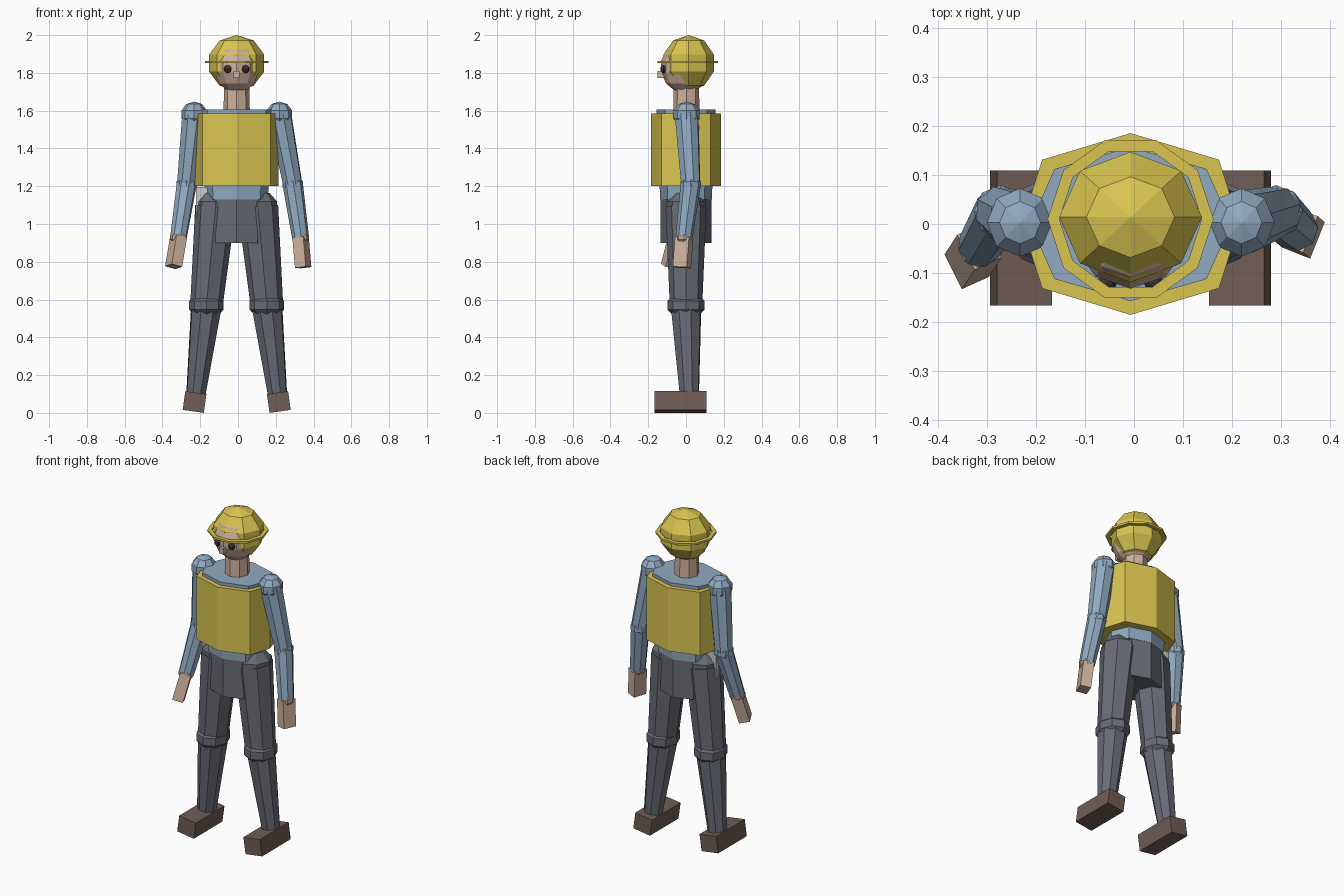
import bpy, bmesh, math
from mathutils import Vector, Matrix

if "Cube" in bpy.data.objects:
    bpy.data.objects.remove(bpy.data.objects["Cube"])

CX = -0.007  # body midline (arms are slightly uneven)
PALETTE = {
    'yellow': (0.70, 0.56, 0.08), 'blue': (0.28, 0.40, 0.53), 'slate': (0.14, 0.15, 0.18),
    'skin': (0.62, 0.44, 0.33), 'brown': (0.16, 0.11, 0.09), 'dark': (0.05, 0.035, 0.035),
    'steel': (0.55, 0.57, 0.57),
}
MATS = {}
for key, rgb in PALETTE.items():
    MATS[key] = bpy.data.materials.new(key)
    MATS[key].diffuse_color = (*rgb, 1)


def finish(bm, name, colour):
    bmesh.ops.recalc_face_normals(bm, faces=bm.faces)
    me = bpy.data.meshes.new(name)
    bm.to_mesh(me)
    bm.free()
    me.materials.append(MATS[colour])
    ob = bpy.data.objects.new(name, me)
    bpy.context.collection.objects.link(ob)
    return ob


def ball(name, centre, radii, colour, segs=8, rings=5):
    bm = bmesh.new()
    m = Matrix.Translation(centre) @ Matrix.Diagonal((*radii, 1))
    bmesh.ops.create_uvsphere(bm, u_segments=segs, v_segments=rings, radius=1, matrix=m)
    return finish(bm, name, colour)


def limb(name, a, b, ra, rb, colour, segs=8):
    """Tapered tube from a to b."""
    a, b = Vector(a), Vector(b)
    d = b - a
    m = Matrix.Translation((a + b) / 2) @ d.to_track_quat('Z', 'Y').to_matrix().to_4x4()
    bm = bmesh.new()
    bmesh.ops.create_cone(bm, cap_ends=True, segments=segs, radius1=ra, radius2=rb,
                          depth=d.length, matrix=m)
    return finish(bm, name, colour)


def block(name, centre, size, colour, rot=None):
    bm = bmesh.new()
    m = Matrix.Translation(centre)
    if rot is not None:
        m = m @ rot.to_4x4()
    bmesh.ops.create_cube(bm, size=1, matrix=m @ Matrix.Diagonal((*size, 1)))
    return finish(bm, name, colour)


def trunk(name, side, corner, front, z0, z1, colour, low=(1, 1)):
    """Eight-sided body section given by its side, corner and front points."""
    cx, cy = corner
    quarter = [(side, 0), (cx, cy), (0, front), (-cx, cy),
               (-side, 0), (-cx, -cy), (0, -front), (cx, -cy)]
    bm = bmesh.new()
    bot = [bm.verts.new((CX + x * low[0], y * low[1], z0)) for x, y in quarter]
    top = [bm.verts.new((CX + x, y, z1)) for x, y in quarter]
    bm.faces.new(bot[::-1])
    bm.faces.new(top)
    for i in range(8):
        j = (i + 1) % 8
        bm.faces.new((bot[i], bot[j], top[j], top[i]))
    return finish(bm, name, colour)


# Torso, vest and pelvis
trunk('shirt', 0.205, (0.155, 0.112), 0.157, 1.13, 1.605, 'blue', (0.8, 0.87))
trunk('vest', 0.222, (0.18, 0.131), 0.185, 1.2, 1.585, 'yellow')
trunk('pelvis', 0.165, (0.117, 0.096), 0.136, 0.9, 1.155, 'slate', (0.95, 1))
block('hip_tool', (-0.185, 0, 1.115), (0.075, 0.06, 0.16), 'steel')

# Neck, head and face
limb('neck', (CX, 0.002, 1.58), (CX, 0.002, 1.76), 0.07, 0.066, 'skin')
ball('head', (CX, -0.003, 1.832), (0.125, 0.132, 0.14), 'skin', 10, 7)
block('nose', (CX, -0.134, 1.792), (0.032, 0.034, 0.036), 'skin')
for tag, s in (('left', -1), ('right', 1)):
    ball('eye_' + tag, (CX + s * 0.047, -0.118, 1.82), (0.021, 0.018, 0.021), 'dark', 8, 6)

# Helmet dome and thin brim
ball('helmet', (CX, 0.014, 1.852), (0.153, 0.14, 0.148), 'yellow', 8, 5)
bm = bmesh.new()
loops = []
for r, z in ((0.169, 1.852), (0.169, 1.864), (0.145, 1.864), (0.145, 1.852)):
    loops.append([bm.verts.new((CX + r * math.cos(i * math.tau / 10),
                                0.01 + r * math.sin(i * math.tau / 10), z)) for i in range(10)])
for k in range(4):
    p, q = loops[k], loops[(k + 1) % 4]
    for i in range(10):
        j = (i + 1) % 10
        bm.faces.new((p[i], p[j], q[j], q[i]))
finish(bm, 'helmet_brim', 'yellow')

# Legs and boots
for tag, s in (('left', -1), ('right', 1)):
    hip = (CX + s * 0.112, 0, 1.09)
    knee = (CX + s * 0.160, 0.0, 0.57)
    ankle = (CX + s * 0.217, 0.018, 0.09)
    ball('hip_' + tag, hip, (0.108, 0.108, 0.09), 'slate')
    limb('thigh_' + tag, hip, knee, 0.108, 0.086, 'slate')
    ball('knee_' + tag, knee, (0.096, 0.104, 0.075), 'slate')
    limb('shin_' + tag, knee, ankle, 0.085, 0.053, 'slate')
    block('boot_' + tag, (CX + s * 0.223, -0.029, 0.0575), (0.113, 0.275, 0.1), 'brown',
          Matrix.Rotation(-s * math.radians(8), 3, 'Y'))

# Arms and hands: shoulder, elbow, wrist, hand tip
ARMS = {
    'left': ((-0.232, 0.003, 1.58), (-0.272, 0.025, 1.21), (-0.315, -0.045, 0.93), (-0.341, -0.085, 0.775)),
    'right': ((0.219, 0.003, 1.58), (0.29, 0.025, 1.21), (0.331, -0.01, 0.93), (0.345, -0.022, 0.77)),
}
for tag, (shoulder, elbow, wrist, tip) in ARMS.items():
    ball('shoulder_' + tag, shoulder, (0.071, 0.073, 0.068), 'blue')
    limb('upper_arm_' + tag, shoulder, elbow, 0.066, 0.053, 'blue')
    ball('elbow_' + tag, elbow, (0.057, 0.057, 0.05), 'blue')
    limb('forearm_' + tag, elbow, wrist, 0.054, 0.045, 'blue')
    ball('wrist_' + tag, wrist, (0.046, 0.046, 0.04), 'skin')
    a, b = Vector(wrist), Vector(tip)
    axis = (a - b).normalized()
    side = Vector((1, 0.5 if tag == 'left' else -0.4, 0))
    side = (side - axis * side.dot(axis)).normalized()
    rot = Matrix((side, axis.cross(side), axis)).transposed()
    block('hand_' + tag, (a + b) / 2, (0.062, 0.08, (a - b).length), 'skin', rot)

for m in bpy.data.materials:
    if m.users and not m.is_grease_pencil:
        m.use_nodes = True
        m.node_tree.nodes["Principled BSDF"].inputs["Base Color"].default_value = m.diffuse_color
